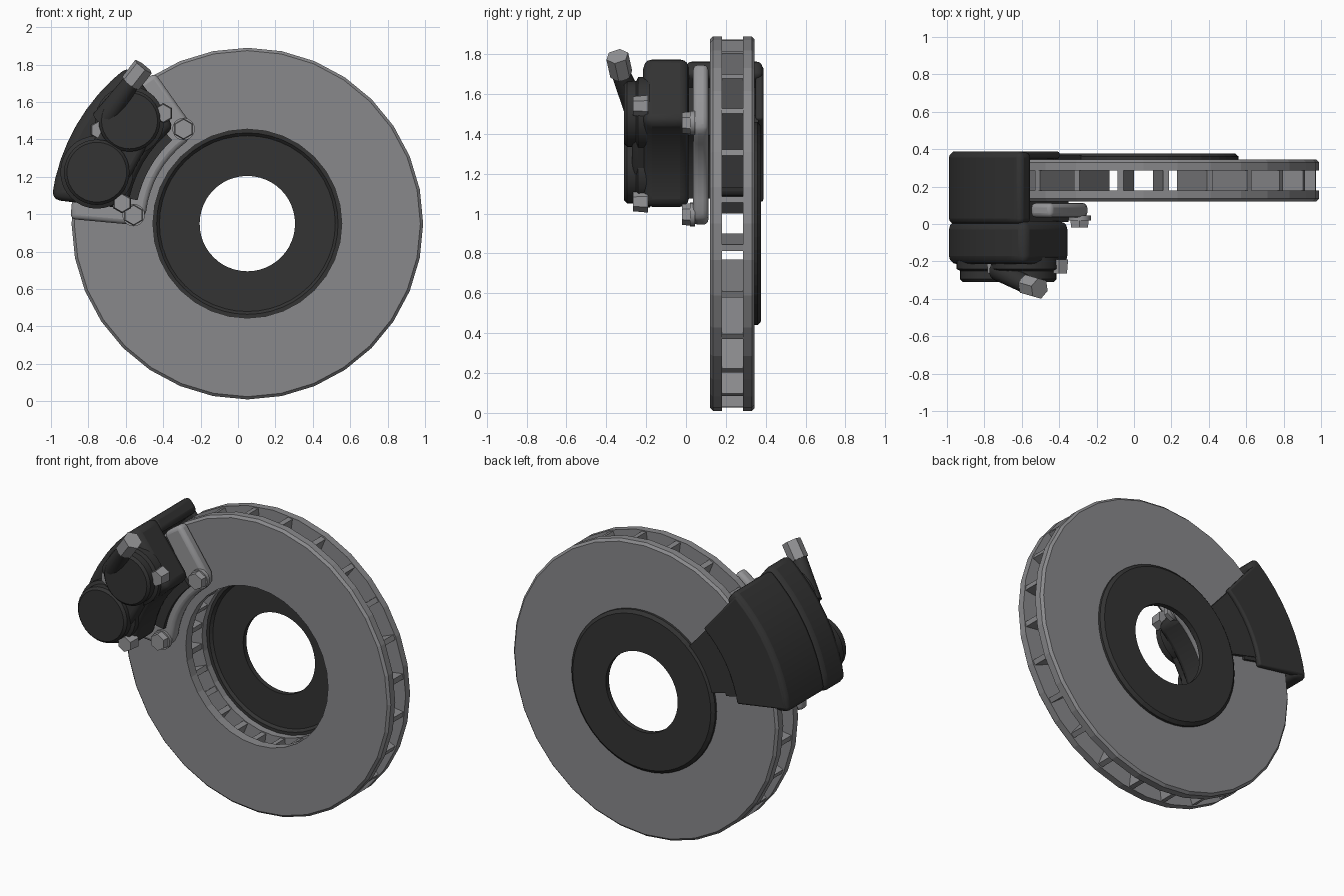
import bpy, bmesh, math
from mathutils import Vector

if "Cube" in bpy.data.objects:
    bpy.data.objects.remove(bpy.data.objects["Cube"])

CX, CZ = 0.05, 0.95  # wheel axis


def material(name, rgb):
    m = bpy.data.materials.new(name)
    m.use_nodes = True
    m.diffuse_color = (*rgb, 1)
    m.node_tree.nodes["Principled BSDF"].inputs["Base Color"].default_value = (*rgb, 1)
    return m


STEEL = material("disc steel", (0.25, 0.25, 0.26))
ZINC = material("bracket zinc", (0.30, 0.30, 0.31))
DARK = material("dark iron", (0.033, 0.033, 0.033))


def polar(r, deg):
    a = math.radians(deg)
    return CX + r * math.cos(a), CZ + r * math.sin(a)


def arc(r, a0, a1, n=8):
    return [polar(r, a0 + (a1 - a0) * i / n) for i in range(n + 1)]


def finish(name, bm, mat, bevel=0, segments=3, smooth=True):
    bmesh.ops.recalc_face_normals(bm, faces=bm.faces)
    me = bpy.data.meshes.new(name)
    bm.to_mesh(me)
    bm.free()
    ob = bpy.data.objects.new(name, me)
    bpy.context.collection.objects.link(ob)
    me.materials.append(mat)
    if bevel:
        b = ob.modifiers.new("bevel", "BEVEL")
        b.width, b.segments = bevel, segments
        b.limit_method, b.angle_limit = "ANGLE", math.radians(35)
    if smooth:
        bpy.ops.object.select_all(action="DESELECT")
        bpy.context.view_layer.objects.active = ob
        ob.select_set(True)
        bpy.ops.object.shade_smooth_by_angle(angle=math.radians(35))
    return ob


def prism(name, outline, y0, y1, mat, bevel=0, segments=3):
    """Outline in x, z pushed along y."""
    bm = bmesh.new()
    face = bm.faces.new([bm.verts.new((x, y0, z)) for x, z in outline])
    ext = bmesh.ops.extrude_face_region(bm, geom=[face])["geom"]
    bmesh.ops.translate(bm, vec=(0, y1 - y0, 0),
                        verts=[v for v in ext if isinstance(v, bmesh.types.BMVert)])
    return finish(name, bm, mat, bevel, segments)


def sector(name, r0, r1, a0, a1, y0, y1, mat, bevel=0, segments=3):
    return prism(name, arc(r1, a0, a1) + arc(r0, a1, a0), y0, y1, mat, bevel, segments)


def lathe(name, profile, mat, sides=32, closed=True, x=CX, z=CZ):
    """Profile of (radius, y) turned about the y axis."""
    bm = bmesh.new()
    rings = []
    for r, y in profile:
        rings.append([bm.verts.new((x + r * math.cos(math.tau * i / sides), y,
                                    z + r * math.sin(math.tau * i / sides)))
                      for i in range(sides)])
    pairs = list(zip(rings, rings[1:]))
    if closed:
        pairs.append((rings[-1], rings[0]))
    else:
        bm.faces.new(rings[0])
        bm.faces.new(rings[-1])
    for a, b in pairs:
        for i in range(sides):
            j = (i + 1) % sides
            bm.faces.new((a[i], a[j], b[j], b[i]))
    return finish(name, bm, mat, smooth=not closed)


def rod(name, start, end, r0, r1, sides, mat):
    a, b = Vector(start), Vector(end)
    bm = bmesh.new()
    bmesh.ops.create_cone(bm, cap_ends=True, segments=sides, radius1=r0, radius2=r1,
                          depth=(b - a).length)
    rot = (b - a).to_track_quat("Z", "Y").to_matrix().to_4x4()
    rot.translation = (a + b) / 2
    bm.transform(rot)
    return finish(name, bm, mat)


# Vented disc: two friction rings joined by radial vanes
RI, RO, C = 0.505, 0.94, 0.015
lathe("front_disc_ring", [(RI, 0.12), (RO - C, 0.12), (RO, 0.12 + C), (RO, 0.18), (RI, 0.18)], STEEL)
lathe("rear_disc_ring", [(RI, 0.285), (RO, 0.285), (RO, 0.345 - C), (RO - C, 0.345), (RI, 0.345)], STEEL)
bm = bmesh.new()
for k in range(24):
    a = math.radians(7.5 + 15 * k)
    u, n = Vector((math.cos(a), 0, math.sin(a))), Vector((-math.sin(a), 0, math.cos(a)))
    ends = [[bm.verts.new(Vector((CX, y, CZ)) + u * r + n * s)
             for r, s in ((RI + 0.005, -0.016), (RO - 0.01, -0.016),
                          (RO - 0.01, 0.016), (RI + 0.005, 0.016))] for y in (0.175, 0.29)]
    for i in range(4):
        j = (i + 1) % 4
        bm.faces.new((ends[0][i], ends[0][j], ends[1][j], ends[1][i]))
finish("cooling_vanes", bm, STEEL, smooth=False)

# Mounting hat at the back of the disc
lathe("disc_hat", [(0.255, 0.345), (0.47, 0.345), (0.485, 0.33), (0.51, 0.33),
                   (0.51, 0.36), (0.49, 0.377), (0.255, 0.377)], DARK, sides=48)

# Caliper: front body, bridge over the rim, rear flange
sector("caliper_body", 0.645, 1.055, 127, 173, -0.215, 0.015, DARK, 0.045)
sector("caliper_bridge", 0.955, 1.055, 128.5, 172, 0.0, 0.385, DARK, 0.03)
sector("caliper_rear_flange", 0.69, 1.04, 130, 171, 0.35, 0.388, DARK, 0.012)

# Brake pads on both faces
sector("front_pad", 0.6, 0.92, 132, 168, 0.01, 0.12, DARK)
sector("rear_pad", 0.6, 0.92, 132, 168, 0.342, 0.36, DARK)
sector("rear_pad_backing", 0.5, 0.72, 131, 166, 0.344, 0.365, DARK)

# Piston housings on the front of the body
for side, x, z, r in (("lower", -0.755, 1.225, 0.165), ("upper", -0.58, 1.5, 0.155)):
    lathe(side + "_piston_housing",
          [(r + 0.03, -0.18), (r + 0.03, -0.24), (r + 0.01, -0.25), (r + 0.01, -0.295),
           (r - 0.005, -0.31)], DARK, closed=False, x=x, z=z)
prism("housing_web", [(-0.9, 1.14), (-0.62, 1.12), (-0.44, 1.45), (-0.66, 1.62)],
      -0.27, -0.18, DARK, 0.03)

# Carrier bracket: inner bar with an arm at each end
prism("carrier_bracket",
      arc(0.945, 121.5, 130, 2) + arc(0.67, 133, 167) + arc(0.945, 170, 178.5, 2)
      + [polar(0.62, 180.5), polar(0.56, 178)] + arc(0.545, 173, 127)
      + [polar(0.56, 122), polar(0.62, 119.5)], 0.035, 0.112, ZINC, 0.025)

# Carrier bolts with washers
for side, deg in (("upper", 124), ("lower", 175.7)):
    x, z = polar(0.61, deg)
    lathe(side + "_bolt_washer", [(0.06, 0.045), (0.06, 0.02)], ZINC, 20, False, x, z)
    rod(side + "_carrier_bolt", (x, 0.03, z), (x, -0.02, z), 0.057, 0.052, 6, ZINC)

# Body bolts
for i, (x, z) in enumerate(((-0.74, 1.45), (-0.4, 1.54), (-0.62, 1.06))):
    rod(f"body_bolt_{i + 1}", (x, -0.19, z), (x, -0.265, z), 0.055, 0.048, 6, ZINC)

# Fluid inlet and its hex fitting
rod("fluid_inlet", (-0.72, -0.24, 1.5), (-0.56, -0.335, 1.72), 0.065, 0.045, 16, DARK)
rod("hex_fitting", (-0.575, -0.325, 1.70), (-0.505, -0.345, 1.79), 0.058, 0.058, 6, ZINC)
